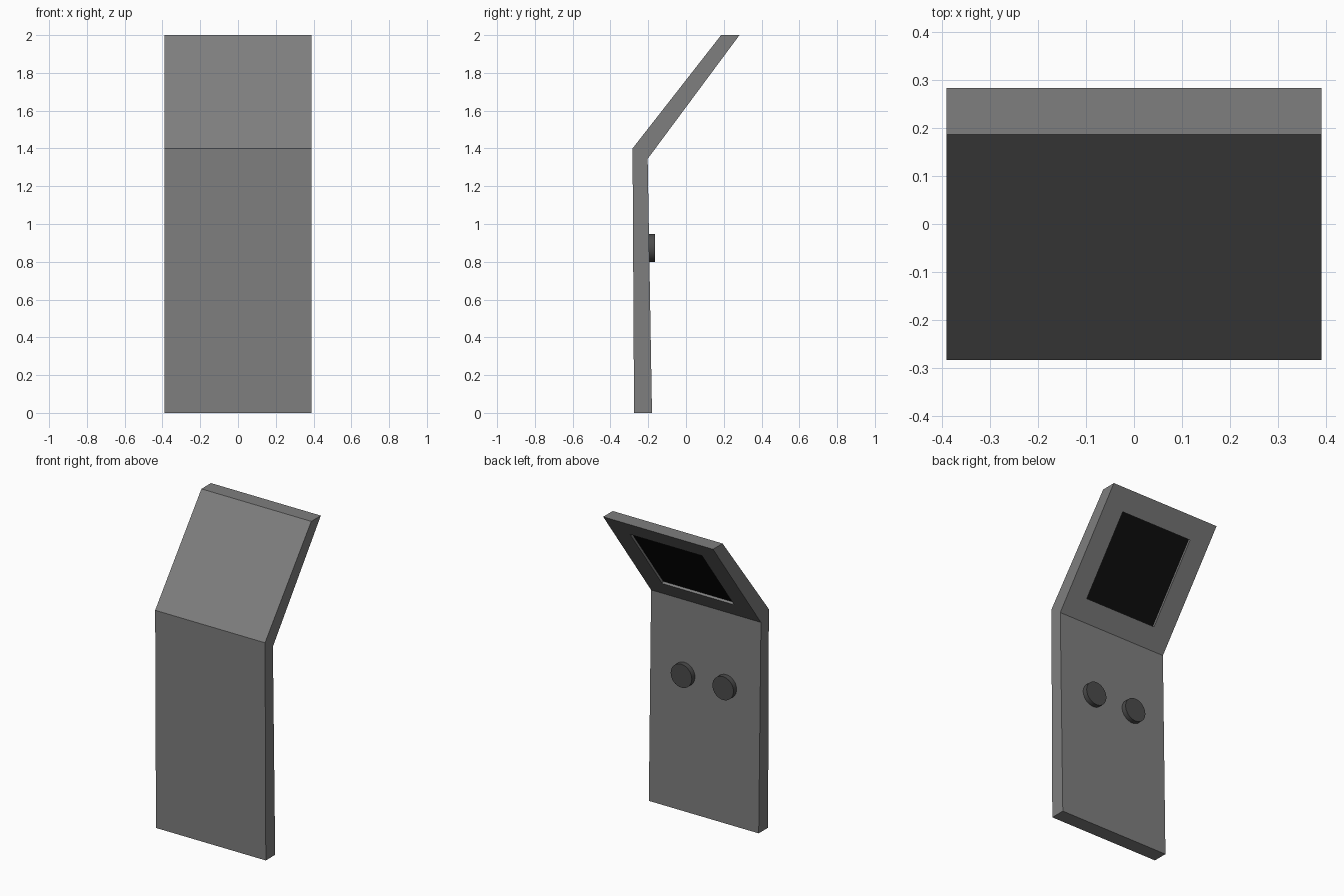
import bpy, bmesh, math
from mathutils import Vector

cube = bpy.data.objects.get("Cube")
if cube:
    bpy.data.objects.remove(cube, do_unlink=True)


def material(name, level):
    m = bpy.data.materials.new(name)
    m.use_nodes = True
    colour = (level, level, level, 1)
    m.diffuse_color = colour
    m.node_tree.nodes["Principled BSDF"].inputs["Base Color"].default_value = colour
    return m


grey = material("body grey", 0.21)
dark = material("button dark grey", 0.07)
black = material("screen black", 0.005)

# Bent slab: side profile (y, z) extruded across the width
HALF_WIDTH = 0.39
PROFILE = [(-0.275, 0), (-0.18, 0), (-0.203, 1.345),
           (0.283, 2), (0.186, 2), (-0.283, 1.4)]
bm = bmesh.new()
side = bm.faces.new([bm.verts.new((-HALF_WIDTH, y, z)) for y, z in PROFILE])
ext = bmesh.ops.extrude_face_region(bm, geom=[side], use_keep_orig=True)
bmesh.ops.translate(bm, vec=(2 * HALF_WIDTH, 0, 0),
                    verts=[v for v in ext["geom"] if isinstance(v, bmesh.types.BMVert)])
bmesh.ops.recalc_face_normals(bm, faces=bm.faces)
bm.normal_update()

# Recessed screen in the underside of the leaning panel
under = max(bm.faces, key=lambda f: f.normal.dot(Vector((0, 0.8, -0.6))))
bmesh.ops.inset_individual(bm, faces=[under], thickness=0.19)
bmesh.ops.inset_individual(bm, faces=[under], thickness=0, depth=-0.015)
under.material_index = 1

mesh = bpy.data.meshes.new("body")
bm.to_mesh(mesh)
bm.free()
mesh.materials.append(grey)
mesh.materials.append(black)
bpy.context.collection.objects.link(bpy.data.objects.new("body", mesh))

# Pair of round buttons on the back of the upright panel
for name, x in (("left_button", 0.148), ("right_button", -0.148)):
    bpy.ops.mesh.primitive_cylinder_add(
        vertices=32, radius=0.075, depth=0.06,
        location=(x, -0.193, 0.873), rotation=(math.pi / 2, 0, 0))
    button = bpy.context.object
    button.name = name
    button.data.materials.append(dark)
    bpy.ops.object.shade_smooth_by_angle(angle=math.radians(30))
